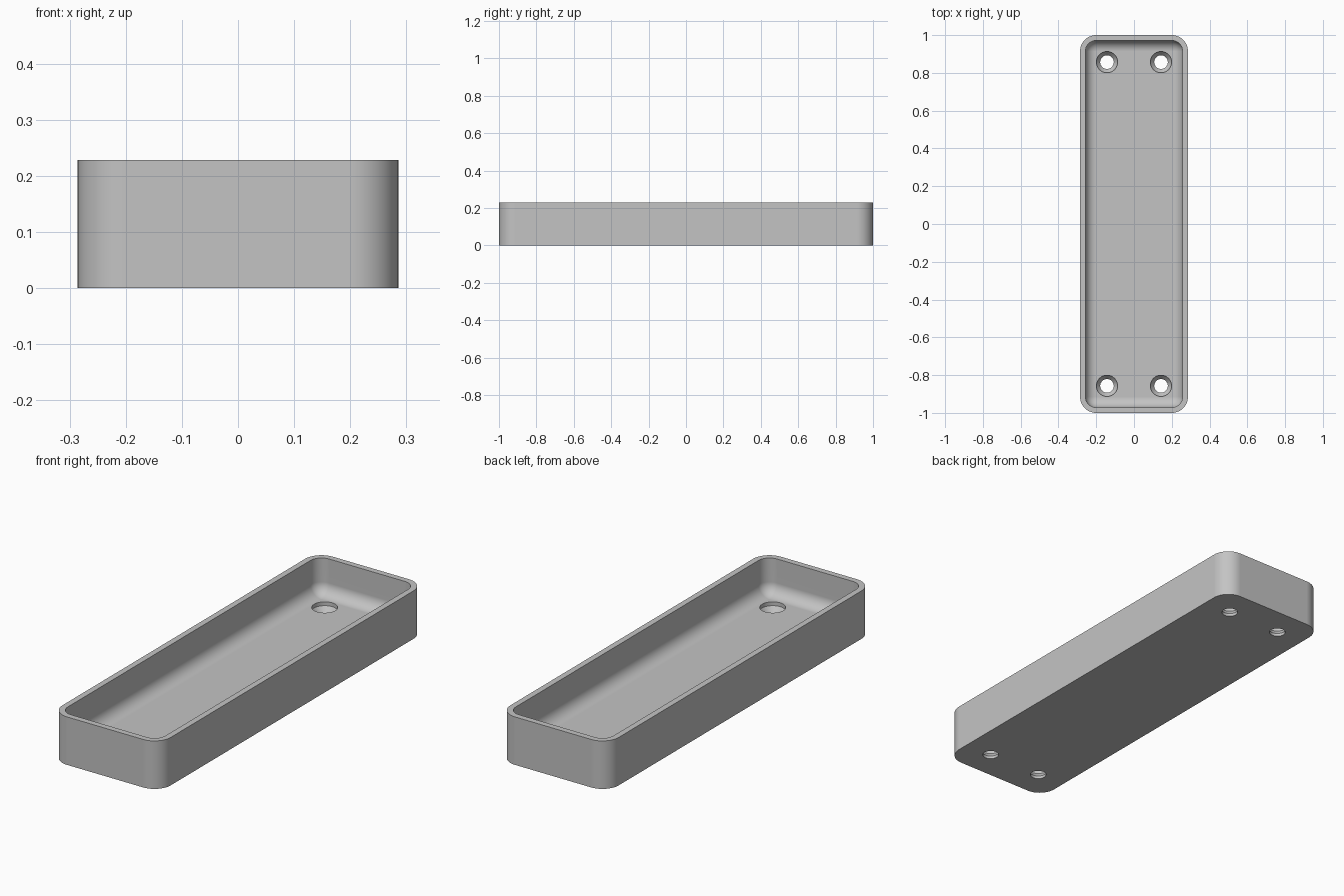
import bpy, bmesh, math

cube = bpy.data.objects.get("Cube")
if cube:
    bpy.data.objects.remove(cube, do_unlink=True)

HALF_W, HALF_L, HEIGHT = 0.2857, 1.0, 0.2286
CORNER, WALL, FLOOR, FILLET = 0.0857, 0.0286, 0.0571, 0.0571
ARC = 12

grey = bpy.data.materials.new("light grey")
grey.use_nodes = True
colour = (0.55, 0.55, 0.55, 1)
grey.diffuse_color = colour
grey.node_tree.nodes["Principled BSDF"].inputs["Base Color"].default_value = colour


def rounded_ring(bm, inset, z):
    """Rounded rectangle of vertices, offset inwards from the outer wall."""
    r = max(CORNER - inset, 0.0002)
    cx, cy = HALF_W - inset - r, HALF_L - inset - r
    ring = []
    for q, (sx, sy) in enumerate([(1, 1), (-1, 1), (-1, -1), (1, -1)]):
        for i in range(ARC + 1):
            a = (q + i / ARC) * math.pi / 2
            ring.append(bm.verts.new((sx * cx + r * math.cos(a), sy * cy + r * math.sin(a), z)))
    return ring


def loft(name, rings_of):
    """Join successive rings with quads and cap both ends."""
    bm = bmesh.new()
    rings = rings_of(bm)
    for a, b in zip(rings, rings[1:]):
        n = len(a)
        for i in range(n):
            bm.faces.new((a[i], a[(i + 1) % n], b[(i + 1) % n], b[i]))
    bm.faces.new(rings[0][::-1])
    bm.faces.new(rings[-1])
    bmesh.ops.remove_doubles(bm, verts=bm.verts, dist=0.0005)
    bmesh.ops.recalc_face_normals(bm, faces=bm.faces)
    mesh = bpy.data.meshes.new(name)
    bm.to_mesh(mesh)
    bm.free()
    mesh.materials.append(grey)
    obj = bpy.data.objects.new(name, mesh)
    bpy.context.collection.objects.link(obj)
    return obj


# Tray: outer wall, rim, inner wall, then the rounded edge of the floor
def tray_rings(bm):
    profile = [(0, 0), (0, HEIGHT), (WALL, HEIGHT)]
    for i in range(ARC + 1):
        a = i / ARC * math.pi / 2
        profile.append((WALL + FILLET * (1 - math.cos(a)), FLOOR + FILLET * (1 - math.sin(a))))
    return [rounded_ring(bm, inset, z) for inset, z in profile]


tray = loft("tray", tray_rings)


# Countersunk screw holes near the four corners
def hole_rings(x, y):
    def rings(bm):
        profile = [(0.036, -0.05), (0.036, 0.014), (0.056, 0.039), (0.056, 0.1)]
        n = 40
        return [[bm.verts.new((x + r * math.cos(2 * math.pi * i / n),
                               y + r * math.sin(2 * math.pi * i / n), z))
                 for i in range(n)] for r, z in profile]
    return rings


cutters = []
for sx in (-1, 1):
    for sy in (-1, 1):
        cutter = loft("hole_cutter", hole_rings(sx * 0.143, sy * 0.857))
        cutter.hide_render = True
        cutters.append(cutter)
        cut = tray.modifiers.new("screw_hole", "BOOLEAN")
        cut.operation = "DIFFERENCE"
        cut.solver = "EXACT"
        cut.object = cutter

# Apply the cuts and remove the cutters
bpy.ops.object.select_all(action="DESELECT")
tray.select_set(True)
bpy.context.view_layer.objects.active = tray
for name in [m.name for m in tray.modifiers]:
    bpy.ops.object.modifier_apply(modifier=name)
for cutter in cutters:
    bpy.data.objects.remove(cutter, do_unlink=True)

# Smooth rounded walls, with sharp rim and crisp flat floor
bpy.ops.object.shade_smooth_by_angle(angle=math.radians(30))
weighted = tray.modifiers.new("flat_floor_normals", "WEIGHTED_NORMAL")
weighted.keep_sharp = True
